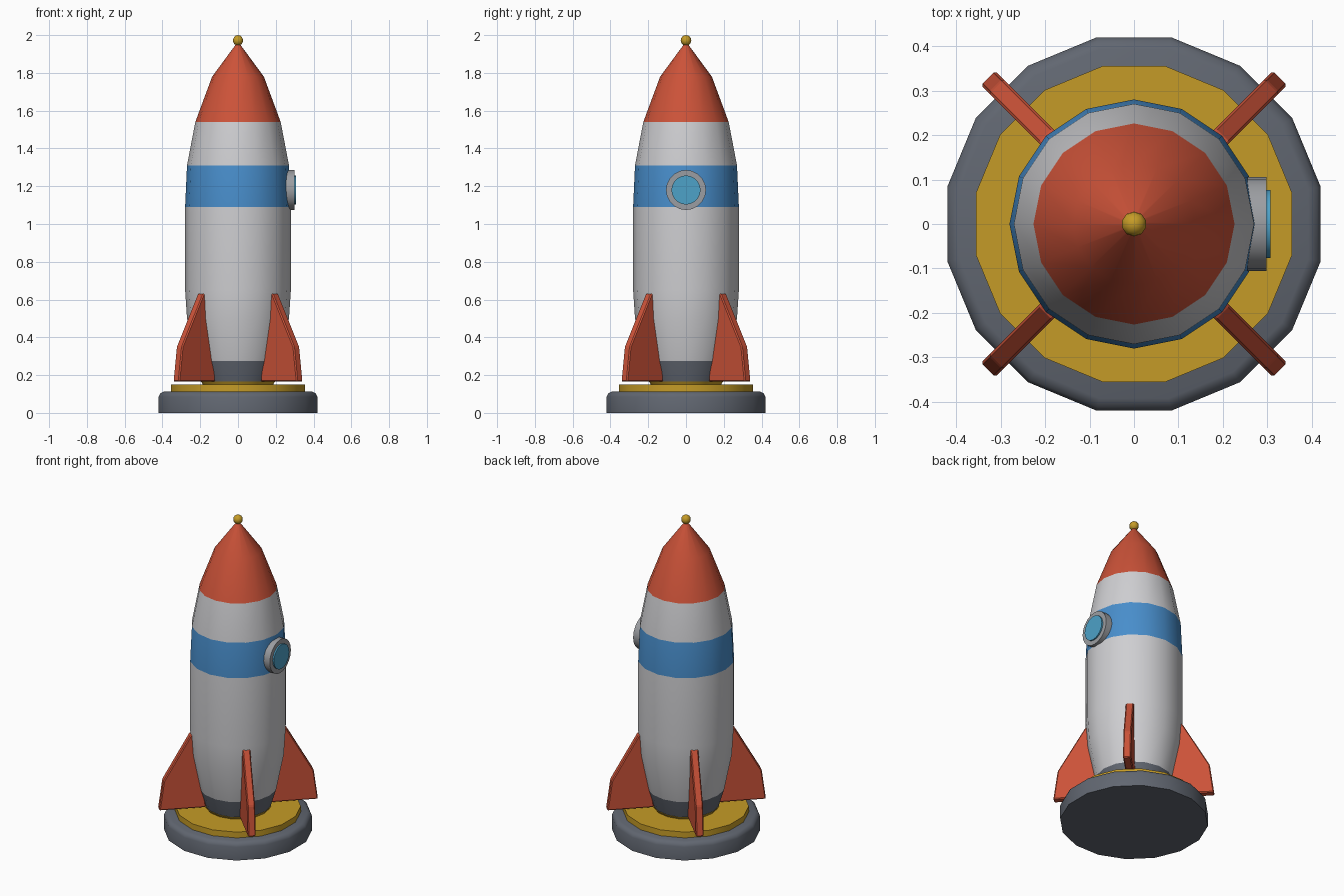
import bpy, bmesh, math
from mathutils import Matrix

if "Cube" in bpy.data.objects:
    bpy.data.objects.remove(bpy.data.objects["Cube"])


def mat(name, rgb):
    m = bpy.data.materials.new(name)
    m.diffuse_color = (*rgb, 1)
    m.use_nodes = True
    m.node_tree.nodes["Principled BSDF"].inputs["Base Color"].default_value = m.diffuse_color
    return m


WHITE = mat("hull_white", (0.62, 0.62, 0.64))
RED = mat("rocket_red", (0.60, 0.085, 0.04))
BLUE = mat("band_blue", (0.065, 0.27, 0.60))
DARK = mat("dark_grey", (0.12, 0.135, 0.165))
GOLD = mat("gold", (0.56, 0.33, 0.02))
GREY = mat("rim_grey", (0.33, 0.34, 0.36))
GLASS = mat("window_glass", (0.075, 0.36, 0.58))


def finish(name, bm, mats, angle=35):
    bmesh.ops.recalc_face_normals(bm, faces=bm.faces[:])
    me = bpy.data.meshes.new(name)
    bm.to_mesh(me)
    bm.free()
    ob = bpy.data.objects.new(name, me)
    bpy.context.collection.objects.link(ob)
    for m in mats:
        me.materials.append(m)
    bpy.ops.object.select_all(action='DESELECT')
    ob.select_set(True)
    bpy.context.view_layer.objects.active = ob
    if angle:
        bpy.ops.object.shade_smooth_by_angle(angle=math.radians(angle))
    return ob


def lathe(name, profile, mats, sides=16, offset=0.0, rule=None, matrix=None, angle=35):
    """Spin (radius, z) points round z; radius 0 makes a pole, open ends are capped."""
    bm = bmesh.new()
    rings = []
    for r, z in profile:
        if r == 0:
            rings.append([bm.verts.new((0, 0, z))])
            continue
        ring = []
        for i in range(sides):
            a = 2 * math.pi * (i + offset) / sides
            ring.append(bm.verts.new((r * math.cos(a), r * math.sin(a), z)))
        rings.append(ring)
    for lo, hi in zip(rings, rings[1:]):
        for i in range(sides):
            j = (i + 1) % sides
            if len(hi) == 1:
                bm.faces.new((lo[i], lo[j], hi[0]))
            else:
                bm.faces.new((lo[i], lo[j], hi[j], hi[i]))
    for ring in (rings[0], rings[-1]):
        if len(ring) > 1:
            bm.faces.new(ring)
    if rule:
        for f in bm.faces:
            f.material_index = rule(f.calc_center_median().z)
    if matrix:
        bm.transform(matrix)
    return finish(name, bm, mats, angle)


# Launch base and gold plate
lathe("base", [(0.428, 0), (0.428, 0.085), (0.42, 0.103), (0.40, 0.113)], [DARK],
      offset=0.5, angle=50)
lathe("base_plate", [(0.362, 0.10), (0.362, 0.15)], [GOLD], offset=0.5)
lathe("engine_glow", [(0.18, 0.14), (0.195, 0.165)], [GOLD])

# Hull with dark tail, blue band
lathe("hull", [(0.19, 0.16), (0.225, 0.275), (0.27, 0.5), (0.28, 0.65), (0.28, 1.09),
               (0.27, 1.31), (0.226, 1.54)],
      [WHITE, DARK, BLUE],
      rule=lambda z: 1 if z < 0.275 else 2 if 1.09 < z < 1.31 else 0)

# Nose cone and gold tip
lathe("nose_cone", [(0.226, 1.54), (0.137, 1.78), (0.012, 1.95)], [RED])
bm = bmesh.new()
bmesh.ops.create_uvsphere(bm, u_segments=10, v_segments=8, radius=0.028,
                          matrix=Matrix.Translation((0, 0, 1.972)))
finish("nose_tip", bm, [GOLD], 60)

# Porthole on the right side
side = Matrix.Translation((0, 0, 1.18)) @ Matrix.Rotation(math.pi / 2, 4, 'Y')
lathe("porthole_rim", [(0.106, 0.255), (0.106, 0.298)], [GREY], sides=20, matrix=side)
lathe("porthole_glass", [(0.077, 0.28), (0.077, 0.307)], [GLASS], sides=20, matrix=side)

# Four diagonal fins
FIN = [(0.19, 0.165), (0.465, 0.165), (0.44, 0.35), (0.28, 0.632), (0.25, 0.632)]
for k in range(4):
    bm = bmesh.new()
    front = [bm.verts.new((r, -0.023, z)) for r, z in FIN]
    back = [bm.verts.new((r, 0.023, z)) for r, z in FIN]
    bm.faces.new(front)
    bm.faces.new(back[::-1])
    for i in range(len(FIN)):
        j = (i + 1) % len(FIN)
        bm.faces.new((front[i], front[j], back[j], back[i]))
    bmesh.ops.bevel(bm, geom=bm.edges[:], offset=0.006, segments=1, affect='EDGES')
    bm.transform(Matrix.Rotation(math.pi / 4 + k * math.pi / 2, 4, 'Z'))
    finish("fin_%d" % (k + 1), bm, [RED], 0)
